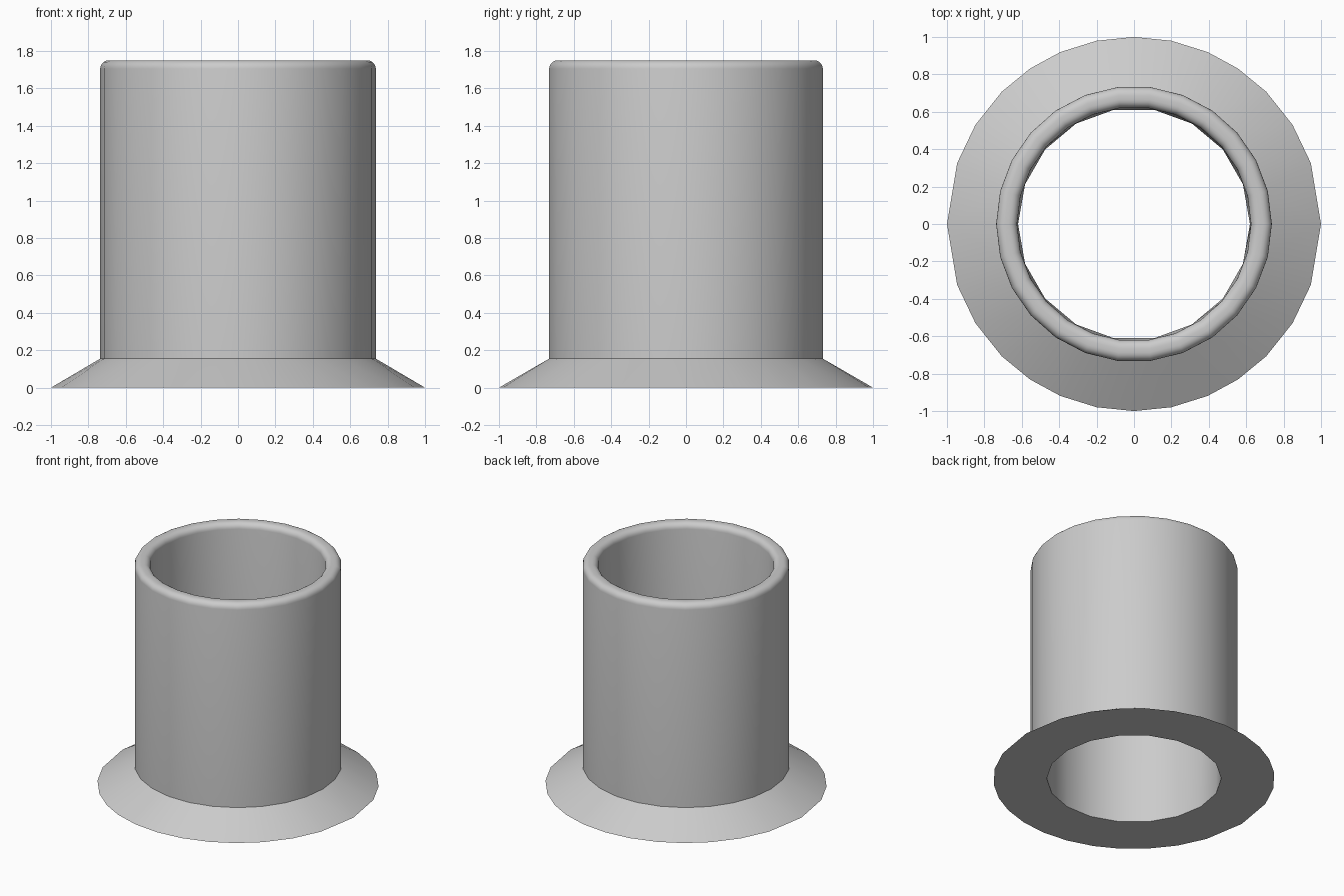
import bpy, bmesh
from math import sin, cos, pi, radians, tau

cube = bpy.data.objects.get("Cube")
if cube:
    bpy.data.objects.remove(cube, do_unlink=True)

# One plain grey for the whole part
grey = bpy.data.materials.new("light grey")
grey.use_nodes = True
grey.diffuse_color = (0.6, 0.6, 0.6, 1)
grey.node_tree.nodes["Principled BSDF"].inputs["Base Color"].default_value = (0.6, 0.6, 0.6, 1)


def even(n):
    return [tau * i / n for i in range(n)]


def add_ring(bm, radius, z, angles):
    return [(a, bm.verts.new((radius * cos(a), radius * sin(a), z))) for a in angles]


def join_rings(bm, lower, upper):
    """Skin two rings, which may have different numbers of sides."""
    if len(lower) == len(upper):
        for i in range(len(lower)):
            j = (i + 1) % len(lower)
            bm.faces.new((lower[i][1], lower[j][1], upper[j][1], upper[i][1]))
        return
    lo = lower + [(tau, lower[0][1])]
    up = upper + [(tau, upper[0][1])]
    i = j = 0
    while i < len(lower) or j < len(upper):
        if j == len(upper) or (i < len(lower) and lo[i + 1][0] <= up[j + 1][0]):
            bm.faces.new((lo[i][1], lo[i + 1][1], up[j][1]))
            i += 1
        else:
            bm.faces.new((lo[i][1], up[j + 1][1], up[j][1]))
            j += 1


# Side angles: the flange edge is spaced unevenly, mirrored per quadrant
quarter = [radians(d) for d in (0, 19, 32, 45, 56.3, 66.8, 78.5, 90)]
half = quarter + [pi - a for a in quarter[-2::-1]]
flange = half + [tau - a for a in half[-2:0:-1]]
wall, bore = even(26), even(18)

# Closed profile: flange edge, outer wall, rounded rim, inner bore
outer, inner, top, rnd, steps = 0.737, 0.625, 1.75, 0.045, 5
profile = [(1.0, 0.0, flange), (outer, 0.155, wall)]
for k in range(steps + 1):
    a = pi / 2 * k / steps
    profile.append((outer - rnd + rnd * cos(a), top - rnd + rnd * sin(a), wall))
for k in range(steps + 1):
    a = pi / 2 * (1 + k / steps)
    profile.append((inner + rnd + rnd * cos(a), top - rnd + rnd * sin(a), wall))
profile.append((0.62, 0.0, bore))

bm = bmesh.new()
rings = [add_ring(bm, *p) for p in profile]
for a, b in zip(rings, rings[1:] + rings[:1]):
    join_rings(bm, a, b)
bmesh.ops.recalc_face_normals(bm, faces=bm.faces)

mesh = bpy.data.meshes.new("flanged_sleeve")
bm.to_mesh(mesh)
bm.free()
mesh.materials.append(grey)
sleeve = bpy.data.objects.new("flanged_sleeve", mesh)
bpy.context.collection.objects.link(sleeve)

# Smooth walls with sharp creases at the flange and base
bpy.ops.object.select_all(action="DESELECT")
sleeve.select_set(True)
bpy.context.view_layer.objects.active = sleeve
bpy.ops.object.shade_smooth_by_angle(angle=radians(35))
